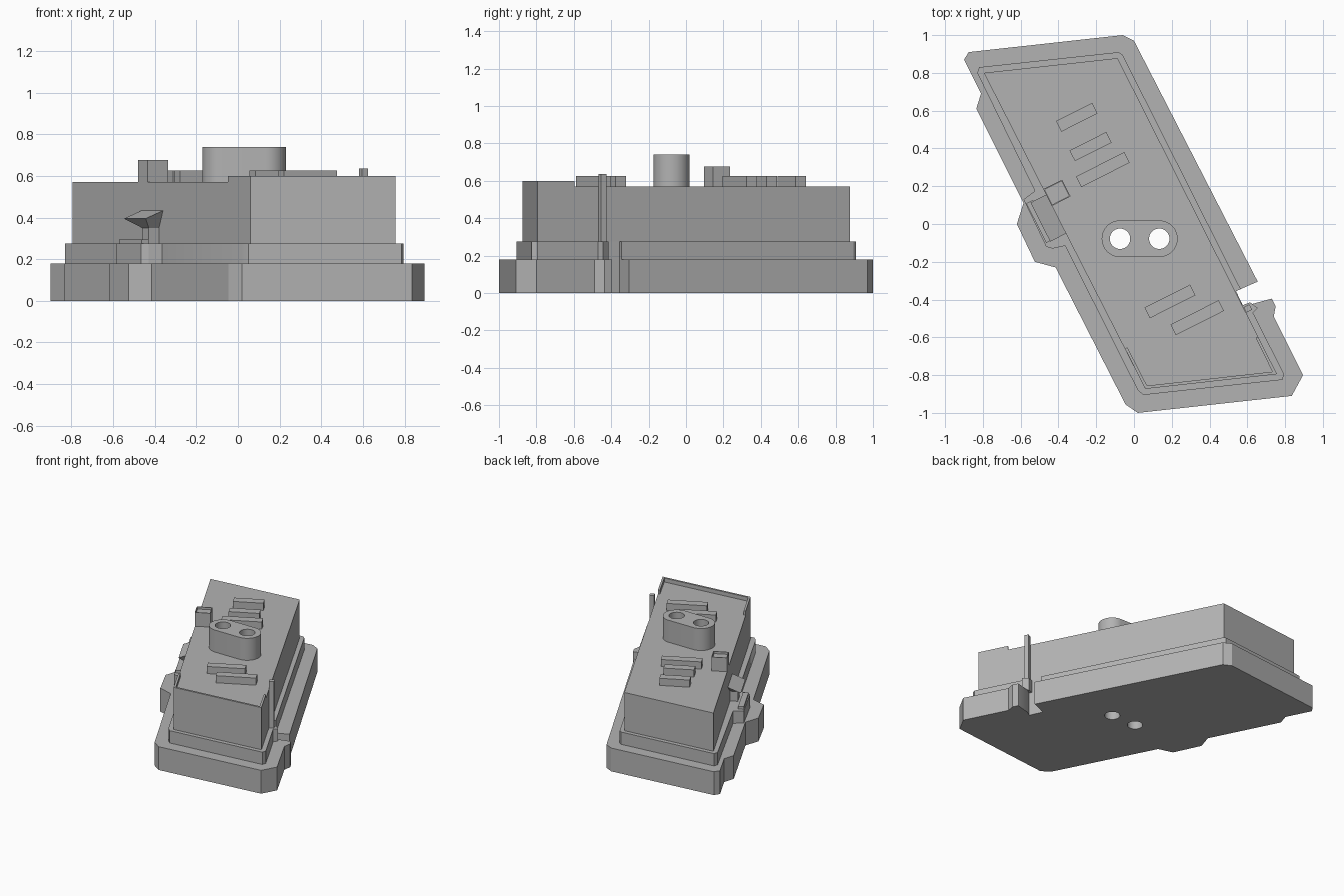
import bpy, bmesh, math
from mathutils import Vector, Matrix

cube = bpy.data.objects.get("Cube")
if cube:
    bpy.data.objects.remove(cube, do_unlink=True)

grey = bpy.data.materials.new("plain grey")
grey.use_nodes = True
GREY = (0.45, 0.45, 0.45, 1)
grey.diffuse_color = GREY
grey.node_tree.nodes["Principled BSDF"].inputs["Base Color"].default_value = GREY

# Housing axes: u across, v along
ANGLE = math.radians(26.8)
TURN = Matrix.Rotation(ANGLE, 4, 'Z')


def prism(name, outline, z0, z1):
    """Extrude a plan outline from z0 to z1."""
    bm = bmesh.new()
    face = bm.faces.new([bm.verts.new((x, y, z0)) for x, y in outline])
    new = bmesh.ops.extrude_face_region(bm, geom=[face])["geom"]
    bmesh.ops.translate(bm, vec=(0, 0, z1 - z0),
                        verts=[g for g in new if isinstance(g, bmesh.types.BMVert)])
    bmesh.ops.recalc_face_normals(bm, faces=bm.faces)
    return finish(name, bm)


def finish(name, bm):
    mesh = bpy.data.meshes.new(name)
    bm.to_mesh(mesh)
    bm.free()
    mesh.materials.append(grey)
    obj = bpy.data.objects.new(name, mesh)
    bpy.context.collection.objects.link(obj)
    return obj


def turned(points):
    return [(TURN @ Vector((u, v, 0))).to_2d() for u, v in points]


def block(name, x, y, width, depth, z0, z1):
    """Box aligned with the housing, centred on a plan point."""
    w, d = width / 2, depth / 2
    c = Vector((x, y))
    return prism(name, [c + p for p in turned([(-w, -d), (w, -d), (w, d), (-w, d)])], z0, z1)


def strip(name, u0, u1, v0, v1, z0, z1):
    return prism(name, turned([(u0, v0), (u1, v0), (u1, v1), (u0, v1)]), z0, z1)


# Stepped housing
base = prism("base_flange", [
    (-0.875, 0.91), (-0.06, 1.0), (0.0, 0.97), (0.655, -0.305), (0.54, -0.355),
    (0.585, -0.45), (0.62, -0.425), (0.73, -0.395), (0.75, -0.435), (0.74, -0.49),
    (0.895, -0.80), (0.835, -0.91), (0.02, -1.0), (-0.045, -0.955), (-0.415, -0.23),
    (-0.525, -0.20), (-0.62, 0.0), (-0.585, 0.11), (-0.835, 0.61), (-0.81, 0.69),
    (-0.9, 0.87)], 0, 0.18)

step = prism("middle_step", [
    (-0.82, 0.83), (-0.08, 0.91), (-0.06, 0.895), (0.565, -0.345), (0.54, -0.355),
    (0.575, -0.43), (0.615, -0.415), (0.655, -0.445), (0.63, -0.47), (0.795, -0.795),
    (0.785, -0.825), (0.05, -0.905), (0.02, -0.88), (-0.365, -0.115), (-0.43, -0.13),
    (-0.465, -0.12), (-0.585, 0.13), (-0.525, 0.175), (-0.83, 0.80)], 0.18, 0.275)

BOX = [(-0.795, 0.80), (-0.087, 0.878), (0.757, -0.795), (0.06, -0.873)]
housing = prism("upper_housing", BOX, 0.275, 0.57)

# Raised rim around the front end
prism("front_rim", [
    (-0.048, -0.66), (0.06, -0.873), (0.757, -0.795), (0.657, -0.596),
    (0.644, -0.603), (0.733, -0.782), (0.069, -0.856), (-0.035, -0.653)], 0.57, 0.6)

# Double-barrel boss
LEFT, RIGHT, CY, R = -0.074, 0.134, -0.078, 0.097
N = 24
arcs = []
for cx, start in ((RIGHT, -90), (LEFT, 90)):
    for i in range(N + 1):
        a = math.radians(start + 180 * i / N)
        arcs.append((cx + R * math.cos(a), CY + R * math.sin(a)))
boss = prism("twin_boss", arcs, 0.57, 0.74)

# Through holes
bm = bmesh.new()
for cx in (LEFT, RIGHT):
    bmesh.ops.create_cone(bm, cap_ends=True, segments=40, radius1=0.054, radius2=0.054,
                          depth=2, matrix=Matrix.Translation((cx, CY, 0.4)))
cutter = finish("hole_cutter", bm)
cutter.hide_render = True
for obj in (base, step, housing, boss):
    bpy.ops.object.select_all(action='DESELECT')
    obj.select_set(True)
    bpy.context.view_layer.objects.active = obj
    mod = obj.modifiers.new("holes", 'BOOLEAN')
    mod.operation, mod.solver, mod.object = 'DIFFERENCE', 'EXACT', cutter
    bpy.ops.object.modifier_apply(modifier=mod.name)
    bpy.ops.object.shade_smooth_by_angle(angle=math.radians(25))
bpy.data.objects.remove(cutter, do_unlink=True)

# Ribs on the top
for i, (x, y, length) in enumerate([(-0.303, 0.565, 0.215), (-0.23, 0.41, 0.217),
                                    (-0.165, 0.288, 0.287), (0.19, -0.41, 0.27),
                                    (0.335, -0.496, 0.285)]):
    block(f"top_rib_{i + 1}", x, y, length, 0.063, 0.57, 0.625)

# Small open cup on the right edge
block("cup_body", -0.408, 0.165, 0.112, 0.1, 0.57, 0.66)
for s in (-1, 1):
    off = TURN @ Vector((s * 0.053, 0, 0))
    block("cup_wall", -0.408 + off.x, 0.165 + off.y, 0.006, 0.1, 0.66, 0.677)
    off = TURN @ Vector((0, s * 0.047, 0))
    block("cup_wall", -0.408 + off.x, 0.165 + off.y, 0.112, 0.006, 0.66, 0.677)

# Wedge-shaped side lever with its stem and plate
bm = bmesh.new()
ends = [[bm.verts.new(TURN @ Vector((u, v, z))) for u, v, z in ring] for ring in (
    [(-0.34, 0.117, 0.435), (-0.438, 0.117, 0.395), (-0.40, 0.16, 0.35), (-0.34, 0.16, 0.35)],
    [(-0.34, 0.348, 0.435), (-0.438, 0.348, 0.395), (-0.40, 0.23, 0.35), (-0.34, 0.23, 0.35)])]
for ring in ends:
    bm.faces.new(ring)
for i in range(4):
    j = (i + 1) % 4
    bm.faces.new((ends[0][i], ends[0][j], ends[1][j], ends[1][i]))
bmesh.ops.recalc_face_normals(bm, faces=bm.faces)
finish("side_lever", bm)
strip("lever_stem", -0.40, -0.34, 0.16, 0.23, 0.275, 0.35)
strip("lever_plate", -0.46, -0.42, 0.12, 0.355, 0.275, 0.295)

# Upright post on the left side
block("side_post", 0.603, -0.447, 0.034, 0.032, 0.18, 0.635)
